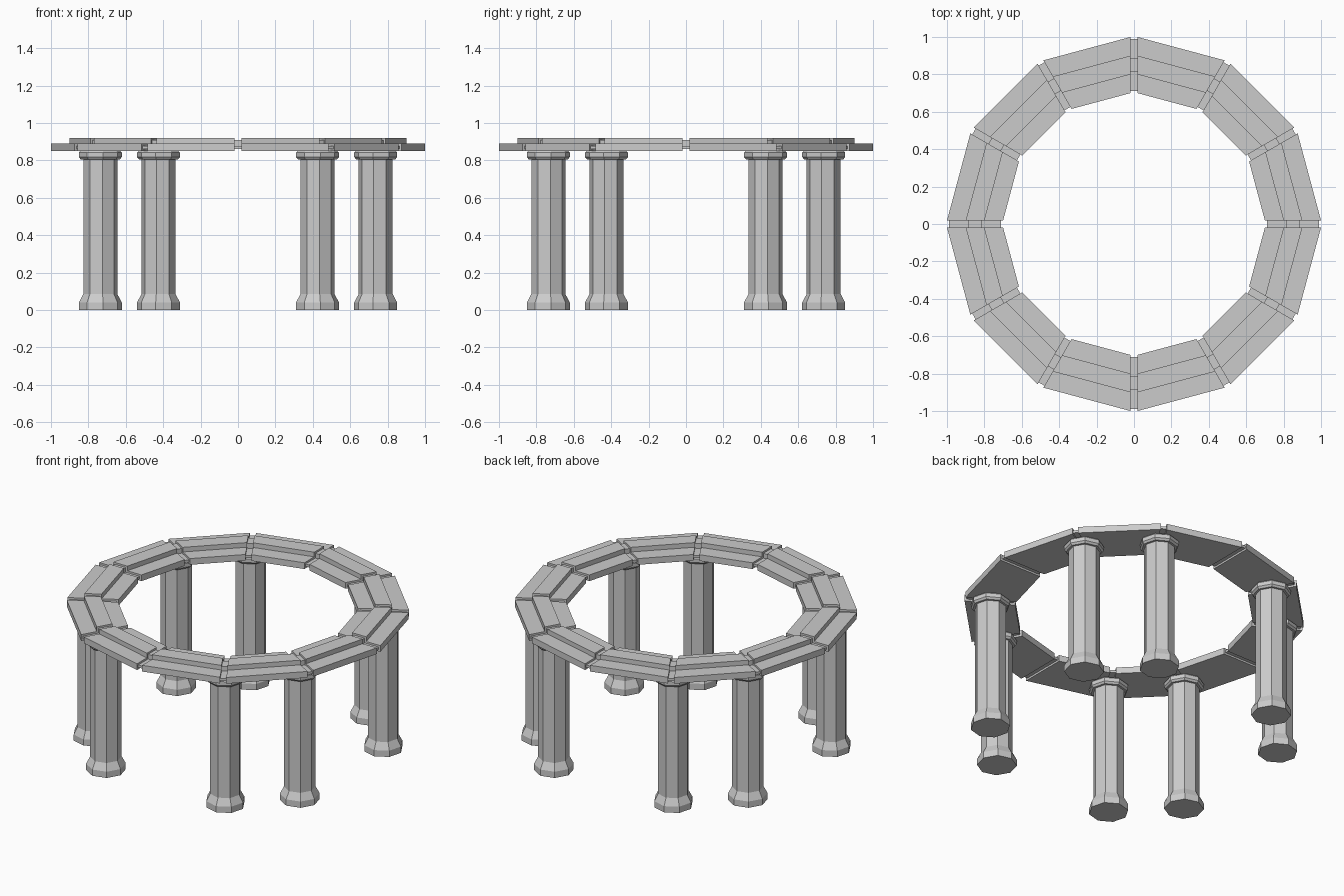
import bpy
import bmesh
from math import radians, cos, sin
from mathutils import Vector

if "Cube" in bpy.data.objects:
    bpy.data.objects.remove(bpy.data.objects["Cube"])

SIDES = 12
GAP = 0.018

# Stepped ring cross-section as (radius, height)
SLAB = [(0.70, 0.85), (1.00, 0.85), (1.00, 0.89), (0.90, 0.89),
        (0.90, 0.92), (0.80, 0.92), (0.80, 0.89), (0.70, 0.89)]
# Slightly recessed section used in the joints
JOINT = [(0.712, 0.862), (0.988, 0.862), (0.988, 0.878), (0.888, 0.878),
         (0.888, 0.908), (0.812, 0.908), (0.812, 0.878), (0.712, 0.878)]
# Column outline as (radius, height)
COLUMN = [(0.116, 0.0), (0.116, 0.04), (0.092, 0.085), (0.092, 0.806),
          (0.106, 0.806), (0.116, 0.818), (0.116, 0.842), (0.108, 0.85)]


def loft(name, rings):
    """Join equal-length closed loops into a capped solid."""
    bm = bmesh.new()
    loops = [[bm.verts.new(p) for p in ring] for ring in rings]
    n = len(loops[0])
    for a, b in zip(loops, loops[1:]):
        for i in range(n):
            j = (i + 1) % n
            bm.faces.new((a[i], a[j], b[j], b[i]))
    bm.faces.new(loops[0])
    bm.faces.new(loops[-1])
    bmesh.ops.recalc_face_normals(bm, faces=bm.faces)
    mesh = bpy.data.meshes.new(name)
    bm.to_mesh(mesh)
    bm.free()
    obj = bpy.data.objects.new(name, mesh)
    bpy.context.collection.objects.link(obj)
    return obj


def section(profile, degrees, offset):
    """Profile standing on a radial line, pushed sideways by offset."""
    a = radians(degrees)
    out, side = Vector((cos(a), sin(a), 0)), Vector((-sin(a), cos(a), 0))
    return [out * r + side * offset + Vector((0, 0, z)) for r, z in profile]


# Ring slabs and the recessed joints between them
step = 360 / SIDES
for k in range(SIDES):
    a = k * step
    loft(f"ring_slab_{k + 1}", [section(SLAB, a, GAP), section(SLAB, a + step, -GAP)])
    loft(f"ring_joint_{k + 1}", [section(JOINT, a, -GAP), section(JOINT, a, GAP)])

# Octagonal columns in pairs, under every joint except those on the axes
for k in range(SIDES):
    if k % 3 == 0:
        continue
    a = radians(k * step)
    rings = [[(r * cos(radians(22.5 + 45 * i)), r * sin(radians(22.5 + 45 * i)), z)
              for i in range(8)] for r, z in COLUMN]
    column = loft(f"column_{k}", rings)
    column.location = (0.85 * cos(a), 0.85 * sin(a), 0)
    column.rotation_euler.z = a
